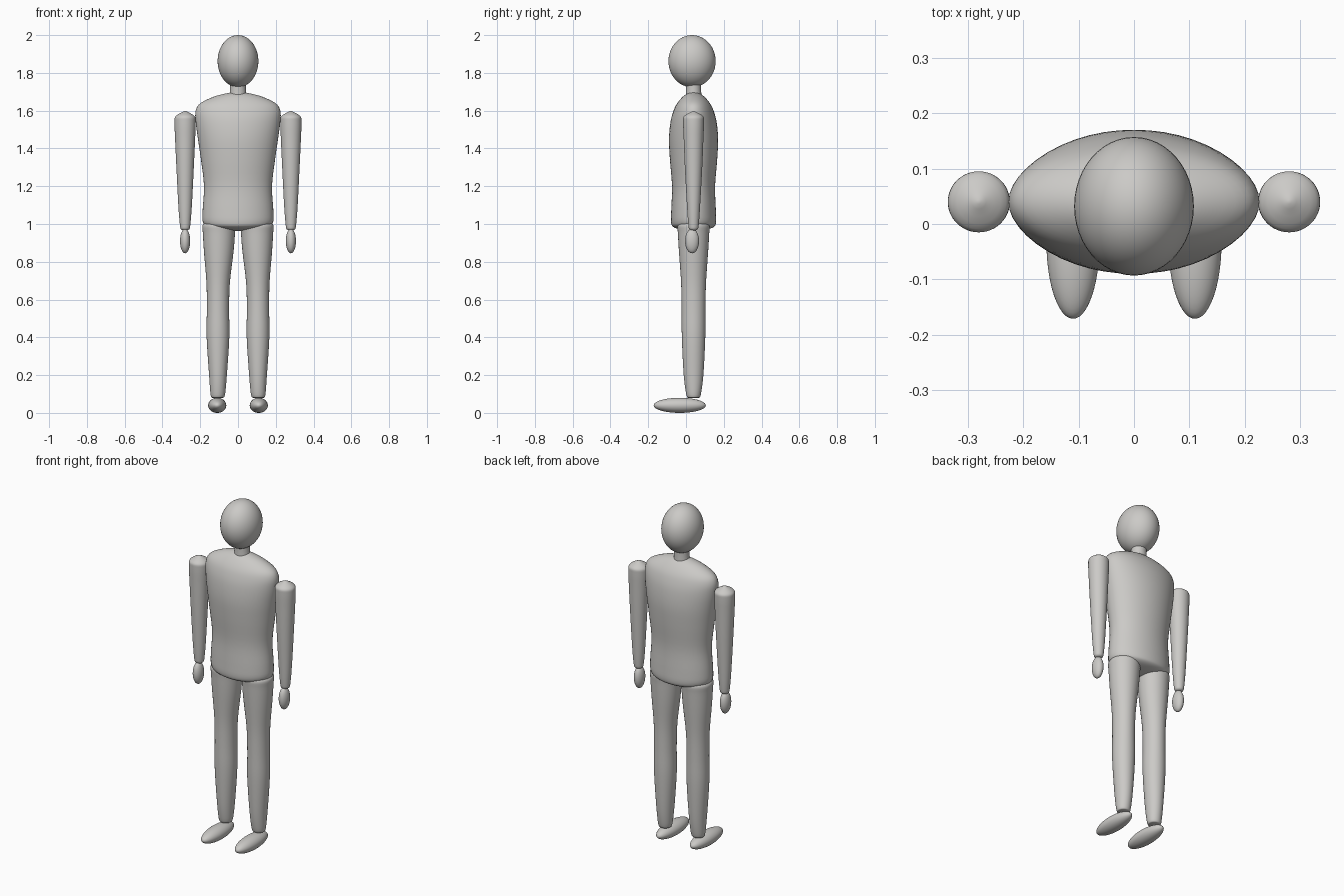
import bpy, bmesh, math

SEG = 48
YC = 0.04  # depth of the body axis

grey = bpy.data.materials.new("warm grey")
grey.diffuse_color = (0.60, 0.59, 0.57, 1)


def finish(name, bm):
    bmesh.ops.recalc_face_normals(bm, faces=bm.faces)
    for f in bm.faces:
        f.smooth = True
    me = bpy.data.meshes.new(name)
    bm.to_mesh(me)
    bm.free()
    me.materials.append(grey)
    ob = bpy.data.objects.new(name, me)
    bpy.context.collection.objects.link(ob)
    return ob


def ellipsoid(name, centre, radii):
    bm = bmesh.new()
    bmesh.ops.create_uvsphere(bm, u_segments=SEG, v_segments=24, radius=1)
    for v in bm.verts:
        v.co = [c + r * p for c, r, p in zip(centre, radii, v.co)]
    return finish(name, bm)


def smooth_path(rows, steps=4):
    """Catmull-Rom interpolation through the profile rows."""
    out = []
    for i in range(len(rows) - 1):
        a, b, c, d = (rows[max(0, min(len(rows) - 1, i + k))] for k in (-1, 0, 1, 2))
        for s in range(steps):
            t = s / steps
            out.append([0.5 * (2 * q + (r - p) * t + (2 * p - 5 * q + 4 * r - w) * t * t
                               + (3 * q - p - 3 * r + w) * t ** 3)
                        for p, q, r, w in zip(a, b, c, d)])
    return out + [list(rows[-1])]


def loft(name, rows):
    """Stack of ellipses; each row is z, x centre, x radius, y radius."""
    bm = bmesh.new()
    rings = []
    for z, cx, rx, ry in smooth_path(rows):
        rings.append([bm.verts.new((cx + rx * math.cos(2 * math.pi * k / SEG),
                                    YC + ry * math.sin(2 * math.pi * k / SEG), z))
                      for k in range(SEG)])
    for lo, hi in zip(rings, rings[1:]):
        for k in range(SEG):
            n = (k + 1) % SEG
            bm.faces.new((lo[k], lo[n], hi[n], hi[k]))
    bm.faces.new(rings[0])
    bm.faces.new(rings[-1])
    return finish(name, bm)


# Head and neck
ellipsoid("head", (0, 0.032, 1.862), (0.108, 0.125, 0.138))
loft("neck", [(1.67, 0, 0.045, 0.042), (1.715, 0, 0.042, 0.04), (1.76, 0, 0.042, 0.04)])

# Torso
loft("torso", [
    (0.962, 0, 0.01, 0.008), (0.971, 0, 0.09, 0.07), (0.985, 0, 0.160, 0.108),
    (1.01, 0, 0.186, 0.119), (1.075, 0, 0.187, 0.118), (1.20, 0, 0.180, 0.114),
    (1.34, 0, 0.196, 0.125), (1.45, 0, 0.212, 0.130), (1.54, 0, 0.224, 0.122),
    (1.60, 0, 0.224, 0.106), (1.64, 0, 0.198, 0.086), (1.675, 0, 0.125, 0.056),
    (1.693, 0, 0.055, 0.028), (1.70, 0, 0.01, 0.008)])

# Limbs on both sides
for side, s in (("left", 1), ("right", -1)):
    loft(side + "_arm", [
        (0.965, 0.28 * s, 0.004, 0.004), (0.972, 0.28 * s, 0.022, 0.022),
        (1.0, 0.28 * s, 0.028, 0.028), (1.1, 0.28 * s, 0.036, 0.035),
        (1.3, 0.28 * s, 0.046, 0.046), (1.45, 0.28 * s, 0.053, 0.052),
        (1.54, 0.28 * s, 0.056, 0.055), (1.572, 0.28 * s, 0.049, 0.049),
        (1.598, 0.28 * s, 0.004, 0.004)])
    ellipsoid(side + "_hand", (0.28 * s, 0.032, 0.91), (0.027, 0.037, 0.065))
    loft(side + "_leg", [
        (0.08, 0.108 * s, 0.028, 0.028), (0.095, 0.107 * s, 0.038, 0.038),
        (0.2, 0.106 * s, 0.047, 0.052), (0.4, 0.106 * s, 0.060, 0.062),
        (0.55, 0.106 * s, 0.059, 0.063), (0.69, 0.105 * s, 0.062, 0.066),
        (0.85, 0.102 * s, 0.078, 0.077), (0.95, 0.101 * s, 0.085, 0.083),
        (0.995, 0.101 * s, 0.086, 0.084), (1.01, 0.101 * s, 0.06, 0.06),
        (1.02, 0.101 * s, 0.004, 0.004)])
    ellipsoid(side + "_foot", (0.11 * s, -0.033, 0.04), (0.048, 0.138, 0.04))
